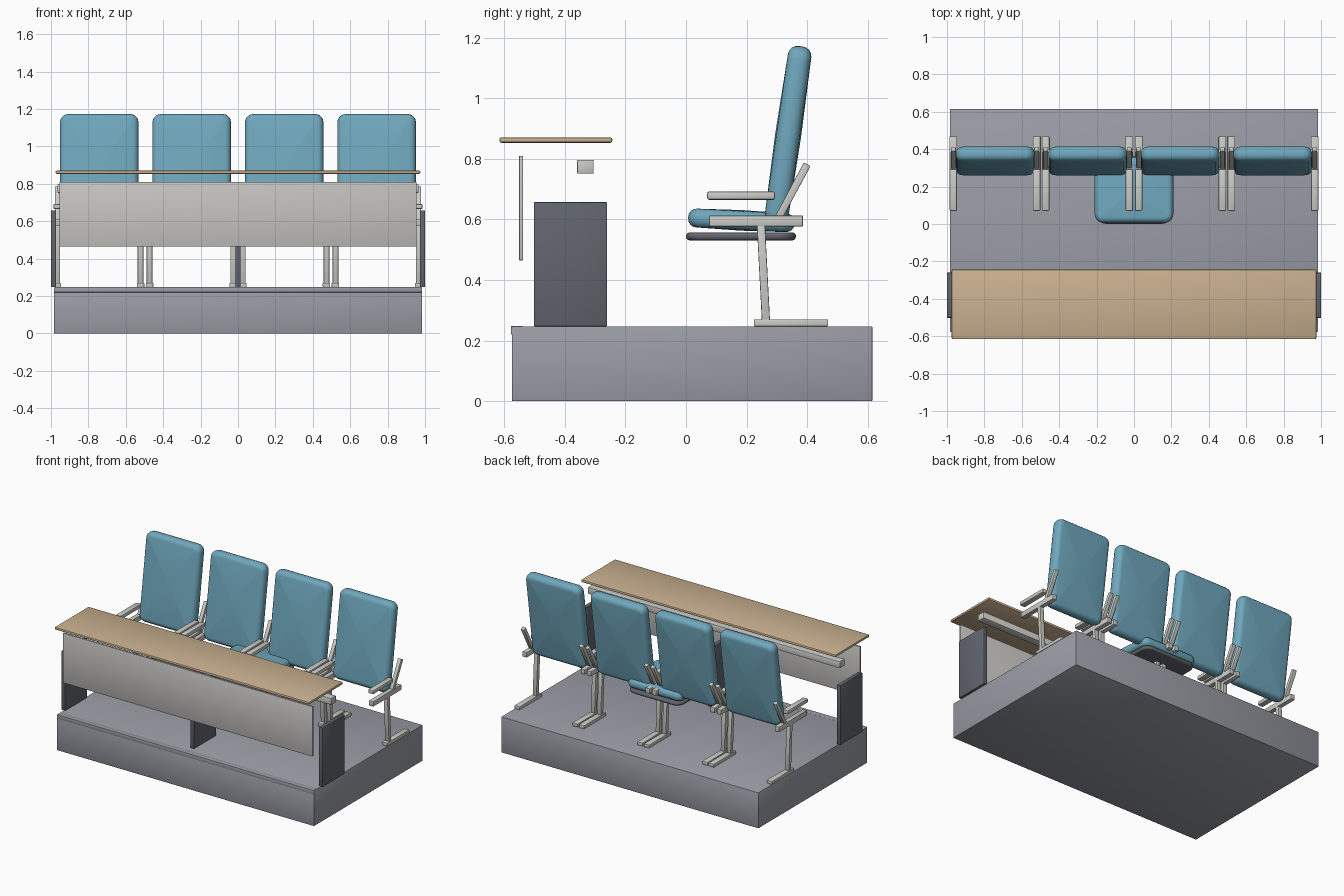
import bpy
import bmesh
from math import radians, atan2, hypot
from mathutils import Matrix, Vector

cube = bpy.data.objects.get("Cube")
if cube:
    bpy.data.objects.remove(cube, do_unlink=True)


def material(name, rgb):
    mat = bpy.data.materials.new(name)
    mat.use_nodes = True
    mat.diffuse_color = (*rgb, 1)
    mat.node_tree.nodes["Principled BSDF"].inputs["Base Color"].default_value = (*rgb, 1)
    return mat


TEAL = material("teal fabric", (0.16, 0.39, 0.51))
WOOD = material("tan wood", (0.59, 0.44, 0.28))
FLOOR = material("grey platform", (0.33, 0.34, 0.385))
PANEL = material("pale panel", (0.57, 0.56, 0.54))
METAL = material("light metal", (0.6, 0.6, 0.57))
DARK = material("dark grey", (0.12, 0.13, 0.155))


def finish(name, bm, mat, matrix, angle):
    mesh = bpy.data.meshes.new(name)
    bm.to_mesh(mesh)
    bm.free()
    mesh.materials.append(mat)
    obj = bpy.data.objects.new(name, mesh)
    bpy.context.collection.objects.link(obj)
    obj.matrix_world = matrix
    bpy.ops.object.select_all(action="DESELECT")
    obj.select_set(True)
    bpy.context.view_layer.objects.active = obj
    bpy.ops.object.shade_smooth_by_angle(angle=radians(angle))
    return obj


def box(name, x, y, z, mat, bevel=0.003, tilt=0):
    """Bevelled box from its (min, max) ranges, tilted about x."""
    lo, hi = Vector((x[0], y[0], z[0])), Vector((x[1], y[1], z[1]))
    bm = bmesh.new()
    bmesh.ops.create_cube(bm, size=1, matrix=Matrix.Diagonal((*(hi - lo), 1)))
    bmesh.ops.bevel(bm, geom=bm.edges[:], offset=bevel, segments=2,
                    profile=0.5, affect="EDGES")
    place = Matrix.Translation((lo + hi) / 2) @ Matrix.Rotation(tilt, 4, "X")
    return finish(name, bm, mat, place, 35)


def bar(name, x, start, end, width, thick, mat):
    """Slanted bar between two (y, z) points."""
    dy, dz = end[0] - start[0], end[1] - start[1]
    my, mz, half = (start[0] + end[0]) / 2, (start[1] + end[1]) / 2, hypot(dy, dz) / 2
    return box(name, (x - width / 2, x + width / 2), (my - half, my + half),
               (mz - thick / 2, mz + thick / 2), mat, tilt=atan2(dz, dy))


def cushion(name, size, corner, rim, bulge, place, mat, tilt):
    """Pillow with rounded outline, soft rim and slightly raised faces."""
    bm = bmesh.new()
    bmesh.ops.create_cube(bm, size=1, matrix=Matrix.Diagonal((*size, 1)))
    upright = [e for e in bm.edges if abs(e.verts[0].co.z - e.verts[1].co.z) > 1e-4]
    bmesh.ops.bevel(bm, geom=upright, offset=corner, segments=5, profile=0.5, affect="EDGES")
    bm.normal_update()
    rims = [e for e in bm.edges if abs(e.verts[0].co.z - e.verts[1].co.z) < 1e-4]
    bmesh.ops.bevel(bm, geom=rims, offset=rim, segments=4, profile=0.5, affect="EDGES")
    bm.normal_update()
    caps = [f for f in bm.faces if abs(f.normal.z) > 0.99]
    for v in bmesh.ops.poke(bm, faces=caps)["verts"]:
        v.co.z += bulge if v.co.z > 0 else -bulge
    return finish(name, bm, mat,
                  Matrix.Translation(place) @ Matrix.Rotation(radians(tilt), 4, "X"), 60)


# Platform with a thin nosing strip on its front edge
box("platform", (-0.985, 0.985), (-0.575, 0.615), (0, 0.247), FLOOR)
box("platform_nosing", (-0.982, 0.982), (-0.578, -0.54), (0.22, 0.248), FLOOR, 0.002)

# Long desk
box("desk_top", (-0.975, 0.975), (-0.616, -0.243), (0.853, 0.871), WOOD, 0.007)
box("desk_front_panel", (-0.955, 0.955), (-0.551, -0.538), (0.465, 0.81), PANEL, 0.002)
box("desk_rail", (-0.965, 0.965), (-0.36, -0.305), (0.751, 0.797), METAL, 0.004)
for side, x in (("right", -0.986), ("middle", 0), ("left", 0.986)):
    box(side + "_desk_leg", (x - 0.014, x + 0.014), (-0.502, -0.26), (0.247, 0.657), DARK)

# Four seat backs
for i in range(4):
    x = -0.742 + i * 0.4945
    cushion(f"seat_back_{i + 1}", (0.42, 0.598, 0.078), 0.045, 0.032, 0.004,
            (x, 0.337, 0.876), TEAL, 81.8)

# Single lowered seat with its pan
cushion("seat_cushion", (0.42, 0.352, 0.062), 0.045, 0.028, 0.003,
        (0, 0.183, 0.597), TEAL, -3)
cushion("seat_pan", (0.41, 0.363, 0.026), 0.06, 0.012, -0.003,
        (0, 0.1815, 0.544), DARK, 0)

# Armrest frames: one at each end, pairs between seats
for i, x in enumerate((-0.966, -0.521, -0.473, -0.025, 0.025, 0.473, 0.521, 0.966)):
    n = f"_{i + 1}"
    wide = (x - 0.02, x + 0.02)
    box("foot" + n, wide, (0.224, 0.469), (0.247, 0.27), METAL)
    bar("post" + n, x, (0.264, 0.262), (0.247, 0.59), 0.03, 0.027, METAL)
    box("side_bar" + n, (x - 0.016, x + 0.016), (0.076, 0.386), (0.577, 0.613), METAL)
    box("armrest" + n, wide, (0.07, 0.294), (0.665, 0.692), METAL, 0.006)
    bar("back_brace" + n, x, (0.305, 0.605), (0.4, 0.782), 0.026, 0.025, METAL)
